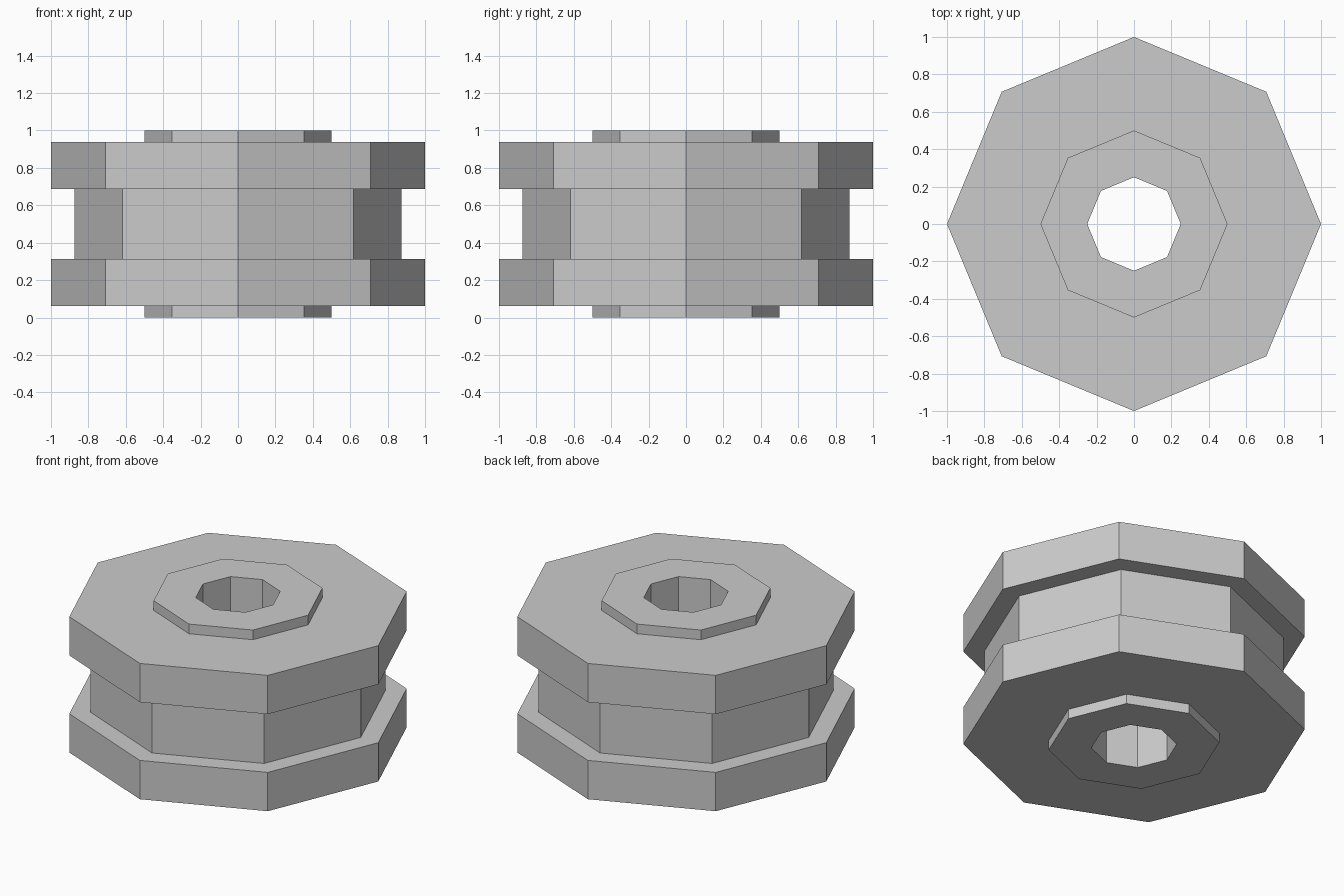
import bpy
import bmesh
from math import cos, sin, pi

if "Cube" in bpy.data.objects:
    bpy.data.objects.remove(bpy.data.objects["Cube"])

SIDES = 8
HEIGHT = 1.0
BORE, COLLAR, CORE, FLANGE = 0.25, 0.5, 0.875, 1.0
COLLAR_TOP, FLANGE_TOP = 0.0625, 0.3125

# Plain grey material
grey = bpy.data.materials.new("light grey")
grey.use_nodes = True
colour = (0.6, 0.6, 0.6, 1)
grey.diffuse_color = colour
grey.node_tree.nodes["Principled BSDF"].inputs["Base Color"].default_value = colour

# Lower half of the spool section, from bore to core, then mirrored upward
lower = [(BORE, 0), (COLLAR, 0), (COLLAR, COLLAR_TOP), (FLANGE, COLLAR_TOP),
         (FLANGE, FLANGE_TOP), (CORE, FLANGE_TOP)]
profile = lower + [(r, HEIGHT - z) for r, z in reversed(lower)]

# Revolve the closed section into an eight-sided spool with a through bore
bm = bmesh.new()
rings = []
for r, z in profile:
    angles = [2 * pi * i / SIDES for i in range(SIDES)]
    rings.append([bm.verts.new((r * cos(a), r * sin(a), z)) for a in angles])
for k, ring in enumerate(rings):
    above = rings[(k + 1) % len(rings)]
    for i in range(SIDES):
        j = (i + 1) % SIDES
        bm.faces.new((ring[i], ring[j], above[j], above[i]))
bmesh.ops.recalc_face_normals(bm, faces=bm.faces)

mesh = bpy.data.meshes.new("spool")
bm.to_mesh(mesh)
bm.free()
mesh.materials.append(grey)
spool = bpy.data.objects.new("spool", mesh)
bpy.context.collection.objects.link(spool)
